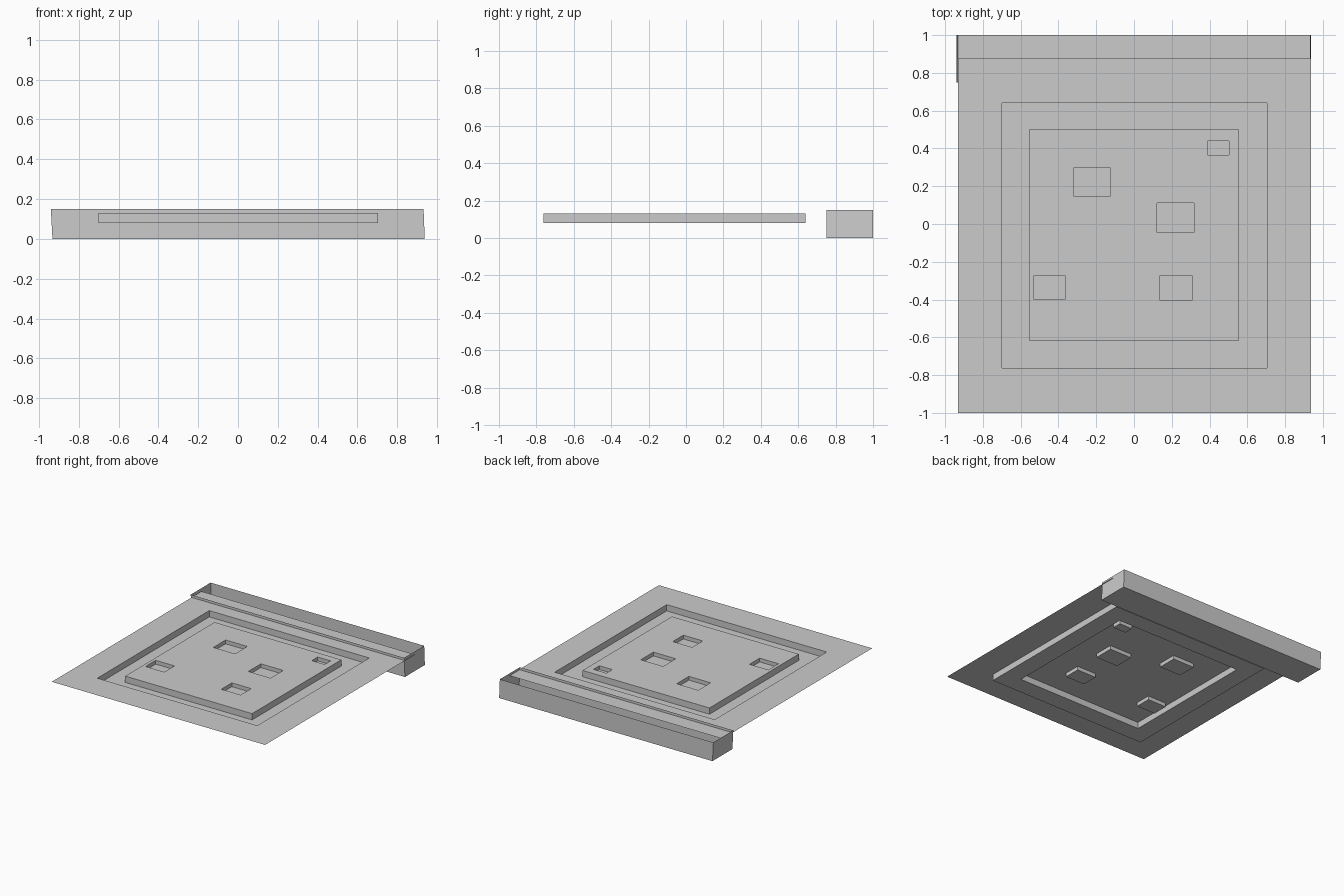
import bpy, bmesh

if "Cube" in bpy.data.objects:
    bpy.data.objects.remove(bpy.data.objects["Cube"])

TOP, GROOVE, POCKET = 0.13, 0.08, 0.10

# Each region is (x0, x1, y0, y1, height); later regions override earlier ones
regions = [
    (-0.932, 0.938, -1.0, 0.875, TOP),       # outer sheet
    (-0.70, 0.703, -0.762, 0.64, GROOVE),    # square groove
    (-0.556, 0.556, -0.618, 0.50, TOP),      # raised centre plate
    (-0.317, -0.127, 0.145, 0.298, POCKET),  # small pockets
    (0.39, 0.503, 0.366, 0.44, POCKET),
    (0.122, 0.318, -0.046, 0.112, POCKET),
    (-0.53, -0.366, -0.40, -0.273, POCKET),
    (0.137, 0.307, -0.405, -0.273, POCKET),
]


def finish(bm, name):
    bmesh.ops.remove_doubles(bm, verts=bm.verts, dist=1e-5)
    bmesh.ops.recalc_face_normals(bm, faces=bm.faces)
    if name == "pressed_sheet" and max(bm.faces, key=lambda f: f.calc_center_median().z).normal.z < 0:
        bmesh.ops.reverse_faces(bm, faces=bm.faces)
    mesh = bpy.data.meshes.new(name)
    bm.to_mesh(mesh)
    bm.free()
    obj = bpy.data.objects.new(name, mesh)
    bpy.context.collection.objects.link(obj)
    return obj


def stepped_sheet(name, regions):
    """Thin sheet with vertical steps wherever neighbouring regions differ."""
    xs = sorted({v for r in regions for v in r[:2]})
    ys = sorted({v for r in regions for v in r[2:4]})

    def height(i, j):
        cx, cy = (xs[i] + xs[i + 1]) / 2, (ys[j] + ys[j + 1]) / 2
        return [r[4] for r in regions if r[0] < cx < r[1] and r[2] < cy < r[3]][-1]

    bm = bmesh.new()

    def quad(*pts):
        bm.faces.new([bm.verts.new(p) for p in pts])

    nx, ny = len(xs) - 1, len(ys) - 1
    for i in range(nx):
        for j in range(ny):
            h = height(i, j)
            a, b, c, d = xs[i], xs[i + 1], ys[j], ys[j + 1]
            quad((a, c, h), (b, c, h), (b, d, h), (a, d, h))
            if i + 1 < nx and height(i + 1, j) != h:
                k = height(i + 1, j)
                quad((b, c, h), (b, c, k), (b, d, k), (b, d, h))
            if j + 1 < ny and height(i, j + 1) != h:
                k = height(i, j + 1)
                quad((a, d, h), (a, d, k), (b, d, k), (b, d, h))
    return finish(bm, name)


# Main sheet with groove, centre plate and pockets
stepped_sheet("pressed_sheet", regions)

# Open-topped trough along the back edge, leaning very slightly sideways
bm = bmesh.new()
bmesh.ops.create_cube(bm, size=1)
for v in bm.verts:
    top = v.co.z > 0
    left, right = (-0.94, 0.932) if top else (-0.932, 0.938)
    v.co = (right if v.co.x > 0 else left,
            1.0 if v.co.y > 0 else 0.75,
            0.15 if top else 0.0)
bm.normal_update()
lid = [f for f in bm.faces if f.normal.z > 0.9]
bmesh.ops.delete(bm, geom=lid, context='FACES_ONLY')
finish(bm, "back_trough")
